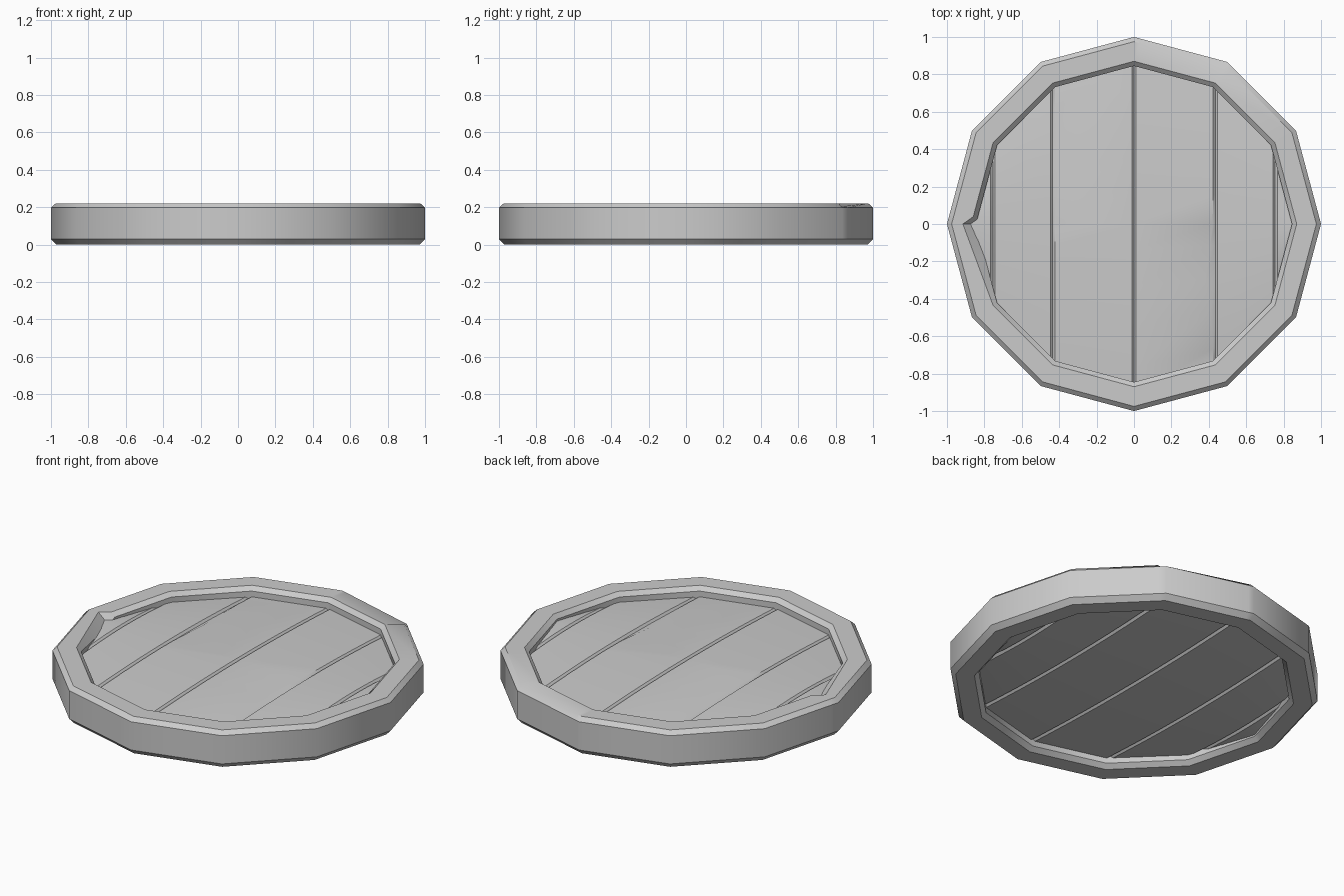
import bpy, bmesh, math
from mathutils import Vector

if "Cube" in bpy.data.objects:
    bpy.data.objects.remove(bpy.data.objects["Cube"], do_unlink=True)

# One plain grey material
grey = bpy.data.materials.new("plain_grey")
grey.use_nodes = True
colour = (0.6, 0.6, 0.6, 1)
grey.diffuse_color = colour
grey.node_tree.nodes["Principled BSDF"].inputs["Base Color"].default_value = colour


def loft(name, sections, closed):
    """Skin a row of equal cross-sections; close it as a ring or cap its ends."""
    bm = bmesh.new()
    rows = [[bm.verts.new(p) for p in s] for s in sections]
    n = len(rows[0])
    pairs = list(zip(rows, rows[1:]))
    if closed:
        pairs.append((rows[-1], rows[0]))
    else:
        bm.faces.new(rows[0])
        bm.faces.new(rows[-1])
    for r, s in pairs:
        for i in range(n):
            j = (i + 1) % n
            bm.faces.new((r[i], r[j], s[j], s[i]))
    bmesh.ops.recalc_face_normals(bm, faces=bm.faces)
    mesh = bpy.data.meshes.new(name)
    bm.to_mesh(mesh)
    bm.free()
    mesh.materials.append(grey)
    obj = bpy.data.objects.new(name, mesh)
    bpy.context.collection.objects.link(obj)
    bpy.ops.object.select_all(action='DESELECT')
    obj.select_set(True)
    bpy.context.view_layer.objects.active = obj
    bpy.ops.object.shade_smooth_by_angle(angle=math.radians(35))
    return obj


# Twelve-sided rim with chamfered edges
PROFILE = [(1, 0.03), (1, 0.197), (0.975, 0.22), (0.87, 0.22),
           (0.845, 0.197), (0.845, 0.025), (0.87, 0), (0.972, 0)]
corners = [Vector((math.cos(math.tau * k / 12), math.sin(math.tau * k / 12), 0))
           for k in range(12)]


def rim_section(d, changes={}):
    pts = [changes.get(i, p) for i, p in enumerate(PROFILE)]
    return [(d.x * r, d.y * r, z) for r, z in pts]


# Extra cross-sections confine the chips to the rim corners
sections = []
for k, d in enumerate(corners):
    if k == 2:      # small chip on the outer edge
        sections += [rim_section(corners[1].lerp(d, 0.92)),
                     rim_section(d, {2: (0.955, 0.203)}),
                     rim_section(d.lerp(corners[3], 0.94))]
    elif k == 6:    # larger chip on the inner edge
        sections += [rim_section(corners[5].lerp(d, 0.91)),
                     rim_section(d, {3: (0.915, 0.22), 4: (0.845, 0.16)})]
    else:
        sections.append(rim_section(d))
loft("rim", sections, True)

# Planks: seams line up with the rim corners, ends are buried in the rim
SEAMS = [(-0.89, 0.03), (-0.755, 0.46), (-0.435, 0.78), (0, 0.9),
         (0.435, 0.78), (0.755, 0.46), (0.89, 0.03)]
BEVEL = 0.012
STATIONS = [-1, -0.85, -0.6, -0.37, -0.15, 0, 0.2, 0.4, 0.6, 0.8, 1]


def nick(t, centre, width, depth):
    return depth * max(0, 1 - abs(t - centre) / width)


for k, ((a, ya), (b, yb)) in enumerate(zip(SEAMS, SEAMS[1:])):
    plank = []
    for t in STATIONS:
        half = 0.05 + 0.025 * (1 - t * t)      # swells toward the middle
        left = a + BEVEL + (nick(t, 0.4, 0.45, 0.02) if k == 2 else 0)
        right = b - BEVEL - (nick(t, -0.37, 0.4, 0.04) if k == 3 else 0)
        outline = [(a, half - BEVEL), (left, half), (right, half), (b, half - BEVEL),
                   (b, BEVEL - half), (b - BEVEL, -half),
                   (a + BEVEL, -half), (a, BEVEL - half)]
        plank.append([(x, t * (ya + (yb - ya) * (x - a) / (b - a)), 0.11 + z)
                      for x, z in outline])
    loft(f"plank_{k + 1}", plank, False)
